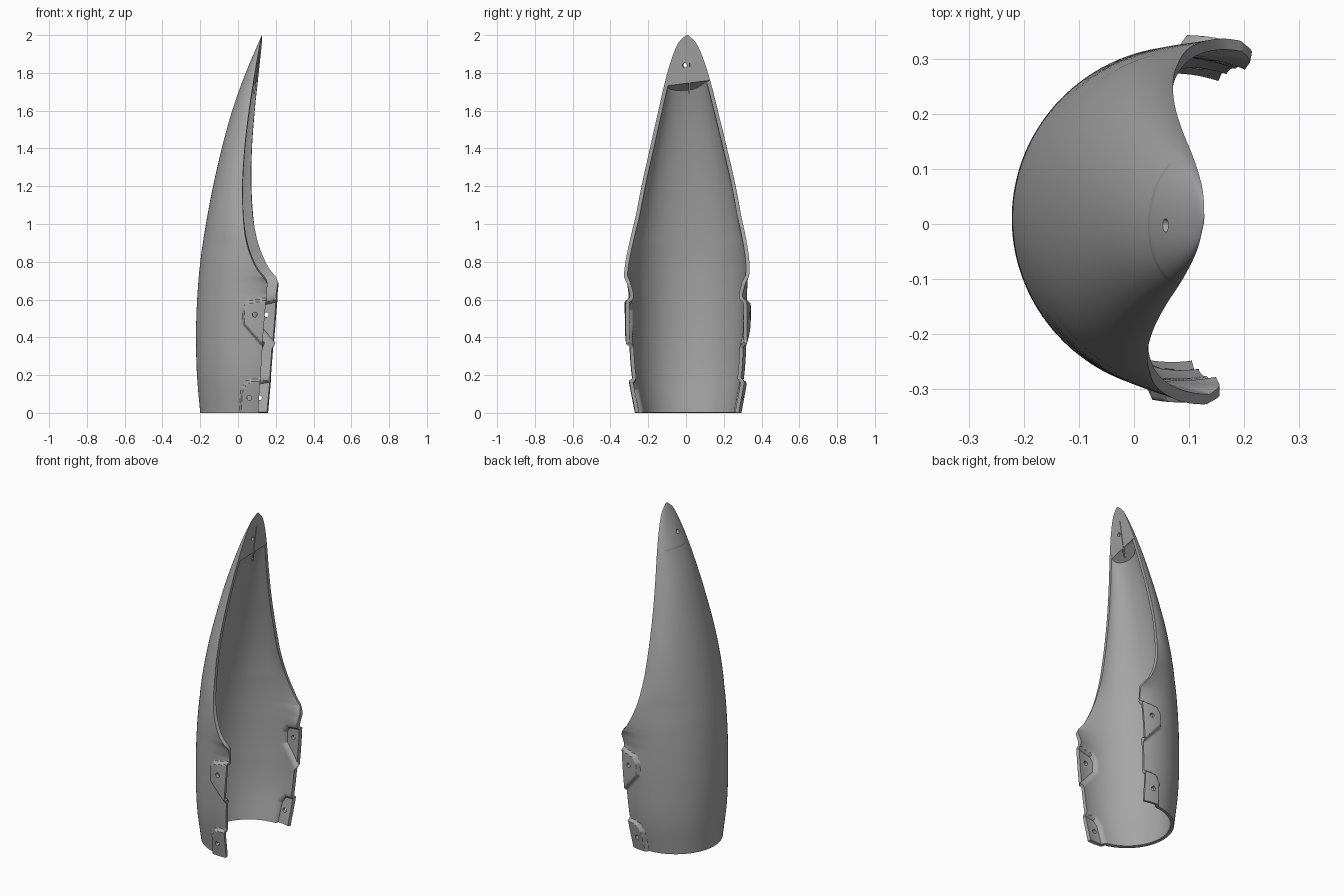
import bpy, bmesh, math
from mathutils import Matrix, Vector

if "Cube" in bpy.data.objects:
    bpy.data.objects.remove(bpy.data.objects["Cube"])

PLACE = Matrix.Translation((0, 0.018, 0)) @ Matrix.Rotation(math.radians(-5.4), 4, 'Z')
TIP_START = 1.76

# Height profiles: (z, value)
BACK = [(0, -.2), (.2, -.217), (.4, -.222), (.6, -.216), (.8, -.199), (1, -.169),
        (1.2, -.131), (1.4, -.085), (1.6, -.03), (1.8, .042), (2, .127)]
WIDTH = [(0, .262), (.2, .298), (.4, .311), (.6, .314), (.8, .308), (1, .286), (1.2, .25),
         (1.4, .205), (1.6, .158), (1.76, .119), (1.88, .082), (1.96, .046), (2, .006)]
RIM = [(0, .134), (.34, .158), (.68, .186), (.72, .163), (.77, .126), (.88, .08),
       (1, .058), (1.2, .048), (1.4, .055), (1.6, .074), (1.8, .1), (2, .128)]
CENTRE = [(0, .07), (.4, .09), (.7, .09), (1, .08), (2, .2)]


def clamp(x):
    return max(0.0, min(1.0, x))


def curve(table, z):
    """Smooth interpolation through a height profile."""
    n = len(table)
    slope = lambda i, j: (table[j][1] - table[i][1]) / (table[j][0] - table[i][0])
    k = 0
    while k < n - 2 and z > table[k + 1][0]:
        k += 1
    (za, a), (zb, b) = table[k], table[k + 1]
    h = zb - za
    t = (z - za) / h
    ma, mb = slope(max(k - 1, 0), k + 1) * h, slope(k, min(k + 2, n - 1)) * h
    if table is RIM and zb <= .68:          # straight lower edge
        return a + (b - a) * t
    return ((2*t**3 - 3*t*t + 1) * a + (t**3 - 2*t*t + t) * ma
            + (3*t*t - 2*t**3) * b + (t**3 - t*t) * mb)


def pocket(u, z):
    """Recess amount of the two fixing pockets on each side."""
    upper = min(u - .053, .59 + .2 * (u - .085) - z, (.55 + 1.4 * (u - .053) - z) * .6,
                (z - .465 + 1.15 * (u - .058)) * .65)
    lower = min(u - .03 - .1 * z, .167 + .15 * (u - .04) - z, (.13 + 1.4 * (u - .045) - z) * .6)
    return .02 * clamp(max(upper, lower) / .012)


def section(z, steps):
    """Outer cross-section from the right rim round the back to the left rim."""
    back, width, rim = curve(BACK, z), curve(WIDTH, z), curve(RIM, z)
    rim = max(rim, back + .001)
    centre = min(curve(CENTRE, z), rim)
    depth = centre - back
    end = math.acos(max(-1, -(rim - centre) / depth))
    flare = .03 * clamp((z - .63) / .09) * clamp((1.05 - z) / .33)
    pts = []
    for s in steps:
        u = centre - depth * math.cos(s * end)
        v = width * math.sin(s * end)
        v += math.copysign(flare * abs(s) ** 8 - (pocket(u, z) if abs(s) > .5 else 0), s)
        pts.append(Vector((u, v, z)))
    return pts


grey = bpy.data.materials.new("plain grey")
grey.use_nodes = True
grey.diffuse_color = (.38, .38, .38, 1)
grey.node_tree.nodes["Principled BSDF"].inputs["Base Color"].default_value = grey.diffuse_color


def make(name, bm):
    mesh = bpy.data.meshes.new(name)
    bm.to_mesh(mesh)
    bm.free()
    mesh.materials.append(grey)
    ob = bpy.data.objects.new(name, mesh)
    bpy.context.collection.objects.link(ob)
    ob.matrix_world = PLACE
    return ob


def loft(bm, rings, closed):
    rows = [[bm.verts.new(p) for p in ring] for ring in rings]
    for low, high in zip(rows, rows[1:]):
        n = len(low)
        for i in range(n if closed else n - 1):
            j = (i + 1) % n
            bm.faces.new((low[i], high[i], high[j], low[j]))
    return rows


def drill(name, holes, radius):
    """Cutter made of rods: (centre, rotation)."""
    bm = bmesh.new()
    for pos, rot in holes:
        bmesh.ops.create_cone(bm, cap_ends=True, segments=20, radius1=radius, radius2=radius,
                              depth=1, matrix=Matrix.Translation(pos) @ rot)
    ob = make(name, bm)
    ob.hide_render = True
    ob.hide_set(True)
    return ob


def finish(ob, cutter):
    mod = ob.modifiers.new("holes", 'BOOLEAN')
    mod.object, mod.operation, mod.solver = cutter, 'DIFFERENCE', 'EXACT'
    bpy.ops.object.select_all(action='DESELECT')
    bpy.context.view_layer.objects.active = ob
    ob.select_set(True)
    for m in list(ob.modifiers):
        bpy.ops.object.modifier_apply(modifier=m.name)
    bpy.ops.object.shade_smooth_by_angle(angle=math.radians(35))
    bpy.data.objects.remove(cutter)


# Curved shell, with columns packed near the rims for the pockets
half = [i / 20 * .7 for i in range(1, 20)] + [.7 + .3 * i / 44 for i in range(45)]
steps = [-s for s in reversed(half)] + [0] + half
heights = [.76 * i / 110 for i in range(110)] + [.76 + i / 40 for i in range(41)]
bm = bmesh.new()
loft(bm, [section(z, steps) for z in heights], False)
shell = make("shell", bm)
thick = shell.modifiers.new("thickness", 'SOLIDIFY')
thick.thickness, thick.offset = .02, -1
across = Matrix.Rotation(math.pi / 2, 4, 'X')
finish(shell, drill("fixing_hole_cutter", [((.121, 0, .52), across), ((.088, 0, .08), across)], .013))

# Solid tip with a flat front and a sloping underside
coarse = [i / 32 for i in range(-32, 33)]
base = section(TIP_START, coarse)
rim = base[0].x
under = [Vector((rim - .003 + (p.x - rim) * .9, p.y * .93,
                 TIP_START - .01 + .15 * p.y - .6 * (rim - p.x))) for p in base]
rings = [under, base] + [section(TIP_START + .24 * math.sin(math.pi / 2 * i / 24), coarse)
                         for i in range(1, 25)]
bm = bmesh.new()
rows = loft(bm, rings, True)
bm.faces.new(rows[0])
bm.faces.new(rows[-1])
bmesh.ops.recalc_face_normals(bm, faces=bm.faces)
tip = make("tip", bm)
along = Matrix.Rotation(math.pi / 2, 4, 'Y')
finish(tip, drill("tip_hole_cutter", [((.1, -.015, 1.84), along)], .012))

# Thin upright rib on the tip's flat front
bm = bmesh.new()
bmesh.ops.create_cube(bm, size=1, matrix=Matrix.Translation((.099, .008, 1.8))
                      @ Matrix.Rotation(.138, 4, 'Y') @ Matrix.Diagonal((.008, .008, .22, 1)))
make("tip_rib", bm)
